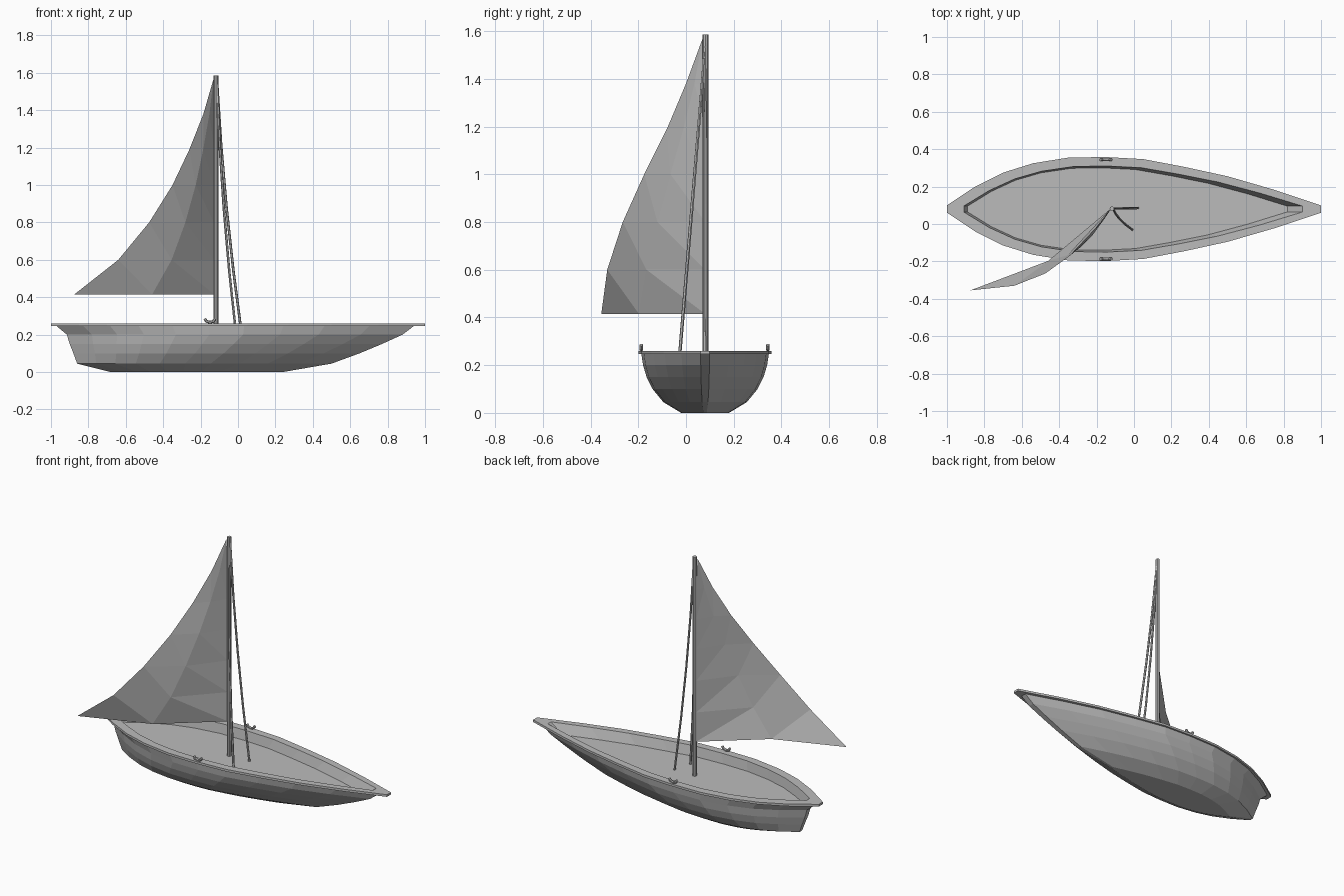
import bpy, bmesh
from mathutils import Vector

cube = bpy.data.objects.get("Cube")
if cube:
    bpy.data.objects.remove(cube)

grey = bpy.data.materials.new("plain grey")
grey.use_nodes = True
grey.diffuse_color = (0.5, 0.5, 0.5, 1)
grey.node_tree.nodes["Principled BSDF"].inputs["Base Color"].default_value = (0.5, 0.5, 0.5, 1)

MID = 0.08          # y of the boat's centreline
MAST_X, MAST_Y = -0.118, 0.082

# Half-width of the boat from stern (0) to bow (1)
PLAN = [(0, .07), (.075, .43), (.15, .7), (.23, .88), (.325, .99), (.425, 1),
        (.525, .96), (.635, .81), (.75, .63), (.875, .37), (1, .07)]


def finish(name, bm):
    bmesh.ops.recalc_face_normals(bm, faces=bm.faces)
    mesh = bpy.data.meshes.new(name)
    bm.to_mesh(mesh)
    bm.free()
    mesh.materials.append(grey)
    obj = bpy.data.objects.new(name, mesh)
    bpy.context.collection.objects.link(obj)
    return obj


def loft(name, levels, cap_first=False, cap_last=False):
    """Skin boat-shaped rings given as (z, stern x, bow x, half width)."""
    bm = bmesh.new()
    rings = []
    for z, stern, bow, half in levels:
        pts = [(stern + (bow - stern) * t, half * w) for t, w in PLAN]
        outline = [(x, MID - w) for x, w in pts] + [(x, MID + w) for x, w in reversed(pts)]
        rings.append([bm.verts.new((x, y, z)) for x, y in outline])
    n = len(rings[0])
    for a, b in zip(rings, rings[1:]):
        for i in range(n):
            j = (i + 1) % n
            bm.faces.new((a[i], a[j], b[j], b[i]))
    if cap_first:
        bm.faces.new(rings[0])
    if cap_last:
        bm.faces.new(rings[-1])
    return finish(name, bm)


def tube(name, points, radius, sides=6):
    """Round tube along a path."""
    bm = bmesh.new()
    pts = [Vector(p) for p in points]
    rings = []
    for i, p in enumerate(pts):
        along = pts[min(i + 1, len(pts) - 1)] - pts[max(i - 1, 0)]
        turn = along.to_track_quat('Z', 'Y').to_matrix().to_4x4()
        turn.translation = p
        rings.append(bmesh.ops.create_circle(bm, segments=sides, radius=radius, matrix=turn)["verts"])
    for a, b in zip(rings, rings[1:]):
        for i in range(sides):
            j = (i + 1) % sides
            bm.faces.new((a[i], a[j], b[j], b[i]))
    bm.faces.new(rings[0])
    bm.faces.new(rings[-1])
    return finish(name, bm)


# Hull, gunwale and sunken deck
loft("hull", [(0, -.68, .24, .10), (.045, -.86, .50, .175), (.10, -.88, .65, .22),
              (.15, -.90, .77, .245), (.20, -.915, .88, .26), (.246, -.97, .94, .267)],
     cap_first=True)
loft("gunwale", [(.246, -.96, .93, .262), (.246, -1, 1, .278), (.26, -1, 1, .278),
                 (.26, -.91, .90, .23), (.20, -.89, .82, .22)])
loft("deck", [(.20, -.89, .82, .22)], cap_first=True)

# Mast
tube("mast", [(MAST_X, MAST_Y, .20), (MAST_X, MAST_Y, 1.585)], .0125, 8)

# Stay ropes, sagging slightly towards the mast
for name, foot_x, foot_y in (("centre_stay", .02, .085), ("right_stay", -.01, -.03)):
    top = Vector((MAST_X + .006, MAST_Y, 1.55))
    foot = Vector((foot_x, foot_y, .20))
    path = []
    for i in range(5):
        t = i / 4
        p = top.lerp(foot, t)
        p.x -= .06 * t * (1 - t)
        path.append(p)
    tube(name, path, .007)

# Sail: rows run from the mast to the curved trailing edge
LEECH = [(-.64, -.33, .60), (-.475, -.265, .80), (-.35, -.175, 1.0),
         (-.26, -.08, 1.19), (-.185, 0, 1.38)]
bm = bmesh.new()
rows = []
for edge in [(-.875, -.355, .415)] + LEECH:
    outer = Vector(edge)
    luff = Vector((-.127, .08, outer.z))
    middle = luff.lerp(outer, .5)
    belly = .08 * abs(outer.x - luff.x)
    middle += Vector((belly * .7, -belly, 0))
    rows.append([bm.verts.new(p) for p in (luff, middle, outer)])
peak = bm.verts.new((-.13, .07, 1.57))
for a, b in zip(rows, rows[1:]):
    for i in range(2):
        bm.faces.new((a[i], a[i + 1], b[i + 1], b[i]))
for i in range(2):
    bm.faces.new((rows[-1][i], rows[-1][i + 1], peak))
bmesh.ops.triangulate(bm, faces=bm.faces)
finish("sail", bm)

# Oarlocks: a small open cradle on each gunwale
for name, y in (("left_oarlock", .343), ("right_oarlock", -.187)):
    tube(name, [(-.178, y, .285), (-.168, y, .271), (-.15, y, .266),
                (-.132, y, .271), (-.122, y, .285)], .008)
